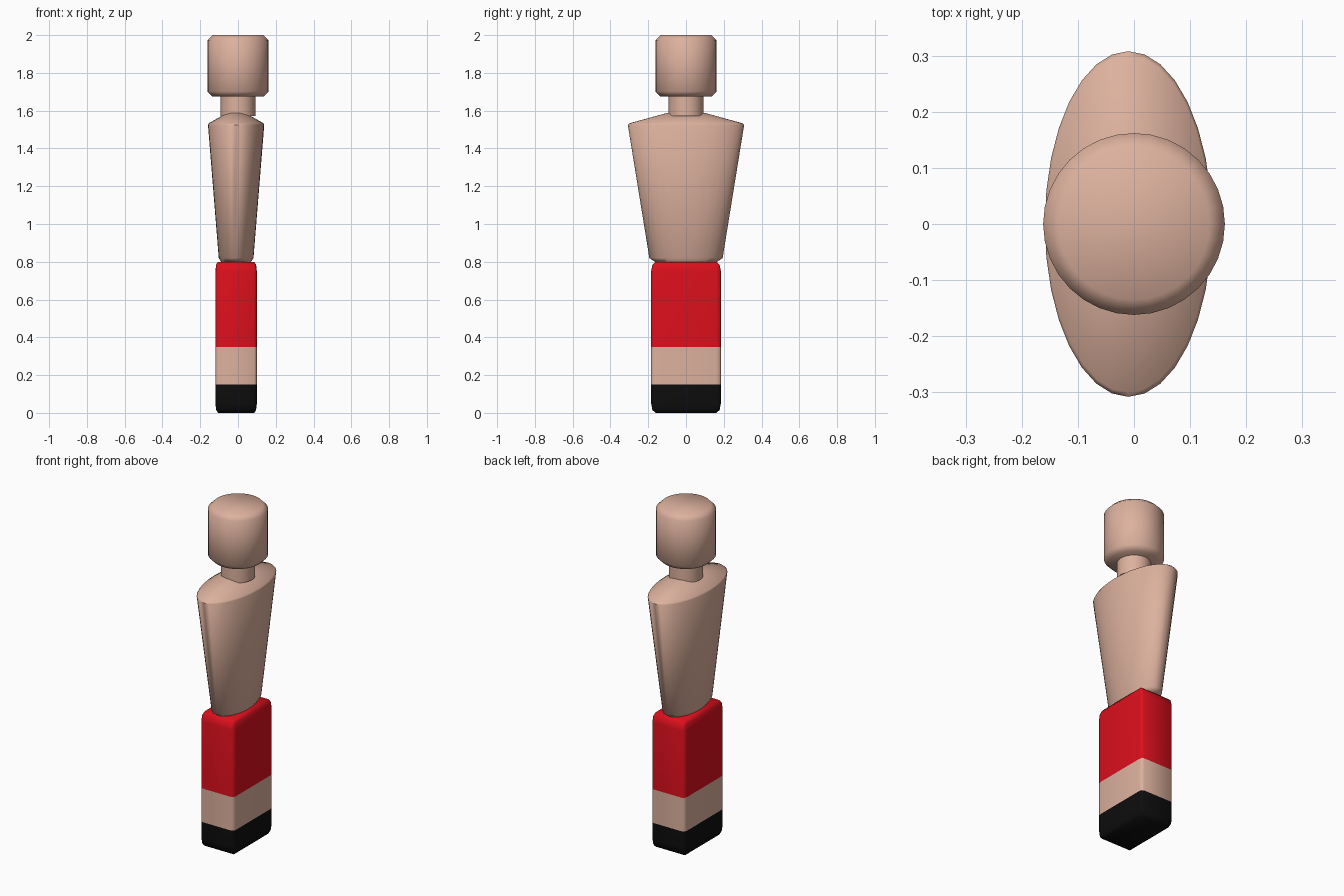
import bpy, bmesh, math
from mathutils import Vector

if "Cube" in bpy.data.objects:
    bpy.data.objects.remove(bpy.data.objects["Cube"])


def material(name, color):
    m = bpy.data.materials.new(name)
    m.diffuse_color = (*color, 1)
    m.use_nodes = True
    m.node_tree.nodes["Principled BSDF"].inputs["Base Color"].default_value = m.diffuse_color
    return m


skin = material("skin", (0.72, 0.44, 0.34))
red = material("red", (0.72, 0.005, 0.012))
black = material("black", (0.004, 0.004, 0.004))


def finish(name, bm, mats, angle=50):
    mesh = bpy.data.meshes.new(name)
    bmesh.ops.recalc_face_normals(bm, faces=bm.faces)
    bm.to_mesh(mesh)
    bm.free()
    for m in mats:
        mesh.materials.append(m)
    ob = bpy.data.objects.new(name, mesh)
    bpy.context.collection.objects.link(ob)
    bpy.ops.object.select_all(action='DESELECT')
    ob.select_set(True)
    bpy.context.view_layer.objects.active = ob
    bpy.ops.object.shade_smooth_by_angle(angle=math.radians(angle))
    return ob


def loft(name, rings, cx=0, sides=32):
    """Capped solid through elliptical rings (half x, half y, z)."""
    bm = bmesh.new()
    loops = []
    for rx, ry, z in rings:
        loops.append([bm.verts.new((cx + rx * math.cos(2 * math.pi * i / sides),
                                    ry * math.sin(2 * math.pi * i / sides), z))
                      for i in range(sides)])
    for a, b in zip(loops, loops[1:]):
        for i in range(sides):
            j = (i + 1) % sides
            bm.faces.new((a[i], a[j], b[j], b[i]))
    bm.faces.new(loops[0][::-1])
    bm.faces.new(loops[-1])
    return finish(name, bm, [skin])


# Head, neck and tapered torso
loft("head", [(0.135, 0.135, 1.675), (0.162, 0.162, 1.702),
              (0.162, 0.162, 1.973), (0.135, 0.135, 2.0)])
loft("neck", [(0.092, 0.092, 1.572), (0.092, 0.092, 1.69)])
loft("torso", [(0.080, 0.165, 0.80), (0.092, 0.194, 0.82),
               (0.149, 0.308, 1.525), (0.145, 0.300, 1.533),
               (0.049, 0.100, 1.588)], cx=-0.01)

# Lower body: bevelled block split into shorts, bare legs and boots
bm = bmesh.new()
bmesh.ops.create_cube(bm, size=1)
bmesh.ops.bevel(bm, geom=bm.edges[:], offset=0.065, segments=2,
                profile=0.5, affect='EDGES')
for v in bm.verts:
    v.co = Vector((v.co.x * 0.22 - 0.01, v.co.y * 0.37, (v.co.z + 0.5) * 0.8))
for z in (0.15, 0.35):
    bmesh.ops.bisect_plane(bm, geom=bm.verts[:] + bm.edges[:] + bm.faces[:],
                           plane_co=(0, 0, z), plane_no=(0, 0, 1))
for f in bm.faces:
    z = f.calc_center_median().z
    f.material_index = 0 if z > 0.35 else 1 if z > 0.15 else 2
finish("lower_body", bm, [red, skin, black])
